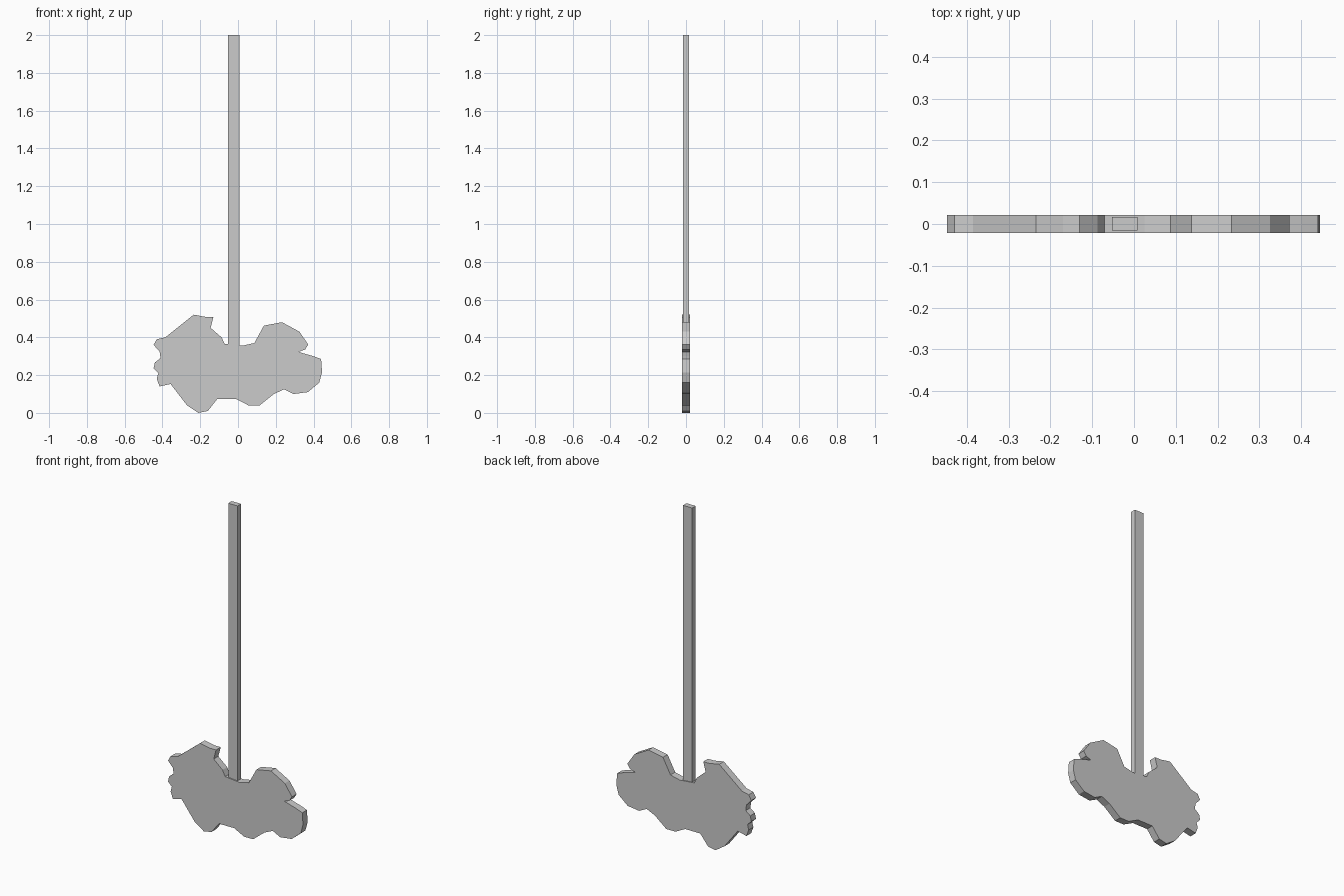
import bpy, bmesh


def extrude_profile(name, pts, y0, y1):
    """Extrude an x-z outline between two y positions."""
    bm = bmesh.new()
    face = bm.faces.new([bm.verts.new((x, y0, z)) for x, z in pts])
    ext = bmesh.ops.extrude_face_region(bm, geom=[face])
    moved = [v for v in ext["geom"] if isinstance(v, bmesh.types.BMVert)]
    bmesh.ops.translate(bm, verts=moved, vec=(0, y1 - y0, 0))
    bmesh.ops.recalc_face_normals(bm, faces=bm.faces)
    mesh = bpy.data.meshes.new(name)
    bm.to_mesh(mesh)
    bm.free()
    obj = bpy.data.objects.new(name, mesh)
    bpy.context.collection.objects.link(obj)
    return obj


# Lobed flat head, outlined counter-clockwise from its lowest point
outline = [
    (-0.21, 0), (-0.16, 0.01), (-0.11, 0.073), (-0.01, 0.073),
    (0.055, 0.04), (0.115, 0.04), (0.19, 0.10), (0.245, 0.125),
    (0.295, 0.10), (0.37, 0.11), (0.43, 0.16), (0.445, 0.215),
    (0.44, 0.285), (0.40, 0.30), (0.32, 0.323), (0.355, 0.335),
    (0.372, 0.362), (0.325, 0.43), (0.233, 0.48), (0.137, 0.462),
    (0.087, 0.37), (0.025, 0.356), (-0.07, 0.365), (-0.087, 0.40),
    (-0.145, 0.45), (-0.13, 0.508), (-0.17, 0.508), (-0.235, 0.52),
    (-0.335, 0.44), (-0.385, 0.40), (-0.43, 0.39), (-0.447, 0.36),
    (-0.415, 0.325), (-0.41, 0.29), (-0.44, 0.267), (-0.447, 0.235),
    (-0.422, 0.21), (-0.43, 0.18), (-0.415, 0.14), (-0.357, 0.153),
    (-0.27, 0.04),
]
extrude_profile("head", outline, -0.022, 0.022)

# Long straight handle, seated just inside the head
extrude_profile("handle", [(-0.053, 0.355), (0.008, 0.35), (0.008, 2), (-0.053, 2)],
                -0.016, 0.017)
